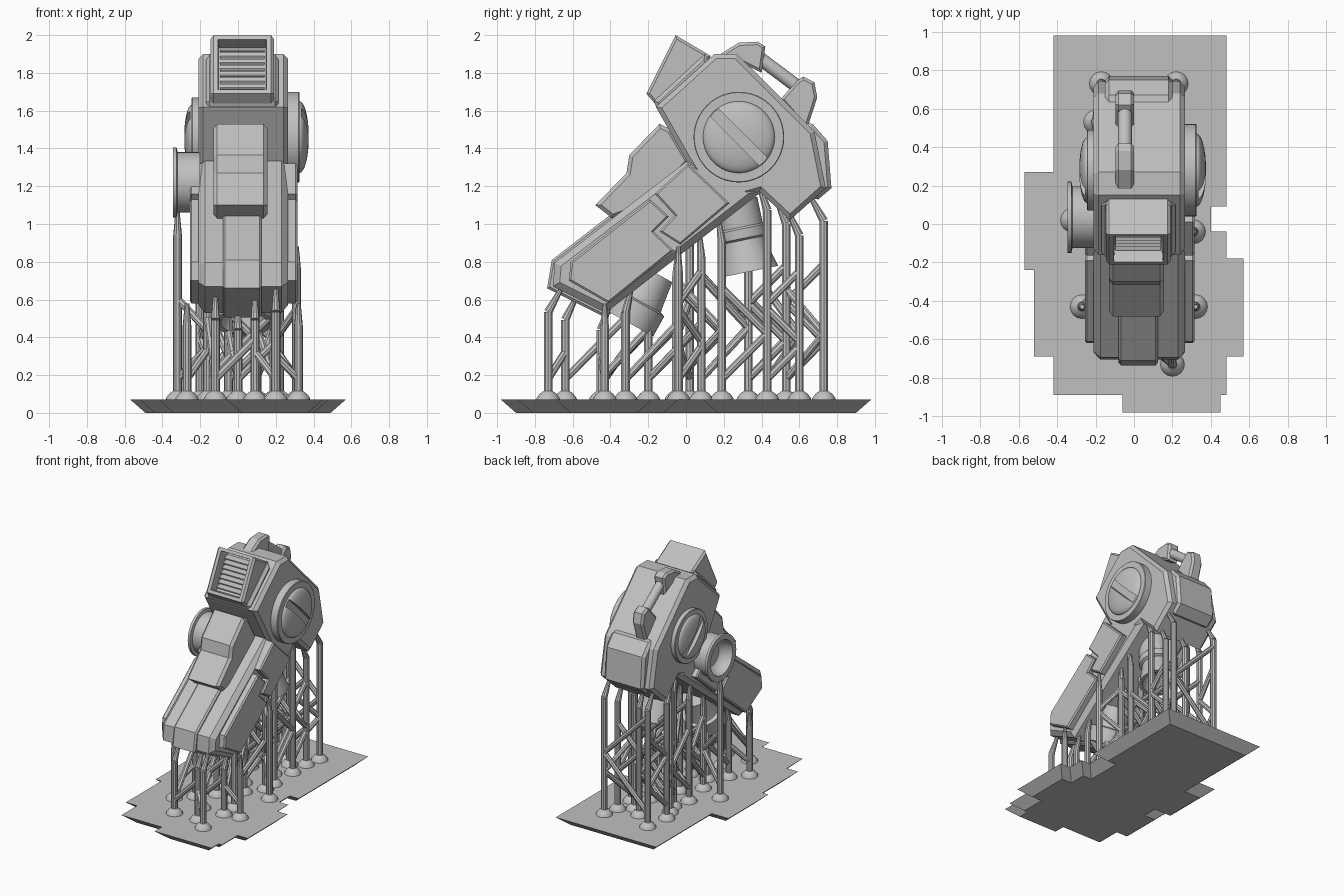
import bpy, bmesh, math
from mathutils import Vector

old_cube = bpy.data.objects.get("Cube")
if old_cube:
    bpy.data.objects.remove(old_cube, do_unlink=True)

grey = bpy.data.materials.new("plain_grey")
grey.use_nodes = True
grey.diffuse_color = (.53, .53, .53, 1)
grey.node_tree.nodes["Principled BSDF"].inputs["Base Color"].default_value = (.53, .53, .53, 1)
MIDDLE = .03  # the armour is symmetric about this x


def finish(name, mesh_builder, smooth=False):
    """Turn a bmesh into a named grey object."""
    bmesh.ops.recalc_face_normals(mesh_builder, faces=mesh_builder.faces[:])
    mesh = bpy.data.meshes.new(name)
    mesh_builder.to_mesh(mesh)
    mesh_builder.free()
    mesh.materials.append(grey)
    part = bpy.data.objects.new(name, mesh)
    bpy.context.collection.objects.link(part)
    if smooth:
        bpy.ops.object.select_all(action='DESELECT')
        part.select_set(True)
        bpy.context.view_layer.objects.active = part
        bpy.ops.object.shade_smooth_by_angle(angle=math.radians(35))
    return part


def prism_mesh(profile, left, right, chamfer=0):
    """Side profile in (y, z), extruded along x, with chamfered side outlines."""
    builder = bmesh.new()
    cap = builder.faces.new([builder.verts.new((left, y, z)) for y, z in profile])
    extruded = bmesh.ops.extrude_face_region(builder, geom=[cap], use_keep_orig=True)
    moved = [item for item in extruded["geom"] if isinstance(item, bmesh.types.BMVert)]
    bmesh.ops.translate(builder, verts=moved, vec=(right - left, 0, 0))
    bmesh.ops.recalc_face_normals(builder, faces=builder.faces[:])
    if chamfer:
        rims = [edge for edge in builder.edges
                if abs(edge.verts[0].co.x - edge.verts[1].co.x) < .001]
        bmesh.ops.bevel(builder, geom=rims, offset=chamfer, segments=1, affect='EDGES')
    bmesh.ops.recalc_face_normals(builder, faces=builder.faces[:])
    builder.normal_update()
    return builder


def prism(name, profile, left, right, chamfer=0):
    return finish(name, prism_mesh(profile, left, right, chamfer))


def lathe(name, profile, origin, direction, sides=48):
    """Closed turned part; profile is (radius, distance along direction)."""
    builder = bmesh.new()
    turn = Vector(direction).to_track_quat('Z', 'Y')
    rings = []
    for radius, height in profile:
        ring = []
        for step in range(sides):
            angle = math.tau * step / sides
            spot = Vector((radius * math.cos(angle), radius * math.sin(angle), height))
            ring.append(builder.verts.new(Vector(origin) + turn @ spot))
        rings.append(ring)
    for lower, upper in zip(rings, rings[1:]):
        for step in range(sides):
            after = (step + 1) % sides
            builder.faces.new((lower[step], lower[after], upper[after], upper[step]))
    builder.faces.new(rings[0])
    builder.faces.new(rings[-1])
    return finish(name, builder, smooth=True)


def rod(name, start, end, radius, tip_radius=None, sides=10):
    """Straight bar between two points."""
    span = Vector(end) - Vector(start)
    tip = radius if tip_radius is None else tip_radius
    return lathe(name, [(radius, 0), (tip, span.length)], start, span, sides)


# Head block, rear pack and collar
prism("head_block", [(-.16, 1.62), (.15, 1.9), (.27, 1.9), (.68, 1.49), (.74, 1.19),
                     (.55, 1.02), (.39, 1.17), (.15, 1.1), (0, 1.34)], -.21, .265, .025)
prism("rear_pack", [(.6, 1.54), (.67, 1.53), (.75, 1.44), (.77, 1.19), (.7, 1.13),
                    (.6, 1.15)], -.15, .2, .02)
prism("vent_collar", [(-.17, 1.65), (.1, 1.9), (.15, 1.8), (0, 1.5), (-.15, 1.6)],
      -.17, .215, .02)

# Tilted vent housing with a recessed mouth and slats
vent = prism_mesh([(-.055, 2), (.13, 1.89), (0, 1.56), (-.15, 1.62), (-.21, 1.69)],
                  -.145, .19, .015)
facing = Vector((0, -.89, .45))
mouth = max(vent.faces, key=lambda face: face.normal.dot(facing))
bmesh.ops.inset_individual(vent, faces=[mouth], thickness=.035)
bmesh.ops.inset_individual(vent, faces=[mouth], thickness=.008, depth=-.09)
finish("vent_housing", vent)
for slat in range(7):
    along = .18 + .64 * slat / 6
    y, z = -.055 - .155 * along + .065, 2 - .31 * along - .032
    prism("vent_slat", [(y - .02, z - .008), (y - .02, z), (y + .025, z + .01),
                        (y + .025, z)], -.095, .14)

# Carry handle on the head
prism("handle_front_post", [(.15, 1.88), (.28, 1.96), (.38, 1.965), (.42, 1.94), (.4, 1.8),
                            (.3, 1.85)], -.095, 0, .015)
prism("handle_rear_post", [(.59, 1.76), (.62, 1.78), (.68, 1.75), (.695, 1.67), (.64, 1.5),
                           (.5, 1.66)], -.095, 0, .015)
rod("handle_grip", (-.047, .36, 1.9), (-.047, .64, 1.69), .036, sides=24)


# Slotted round covers on both sides of the head
def round_cover(name, base_x, side, ring_radius, dome_radius, thick, bulge):
    origin = (base_x, .28, 1.46)
    lathe(name + "_ring", [(ring_radius, -.05), (ring_radius, thick - .004),
                           (ring_radius - .004, thick), (.01, thick)], origin, (side, 0, 0))
    curve = [(dome_radius, thick - .02), (dome_radius, thick)]
    for step in range(1, 9):
        angle = math.pi / 2 * step / 8.2
        curve.append((dome_radius * math.cos(angle), thick + bulge * math.sin(angle)))
    dome = lathe(name + "_dome", curve, origin, (side, 0, 0))
    # diagonal slot
    slot = bmesh.new()
    bmesh.ops.create_cube(slot, size=1)
    cutter = finish("slot_cutter", slot)
    cutter.scale = (.2, 1, .06)
    cutter.rotation_euler.x = math.radians(-45)
    cutter.location = (base_x + side * (thick + .01 + .1), .28, 1.46)
    cutter.hide_render = True
    bpy.context.view_layer.objects.active = dome
    cut = dome.modifiers.new("slot", 'BOOLEAN')
    cut.operation, cut.object, cut.solver = 'DIFFERENCE', cutter, 'EXACT'
    bpy.ops.object.modifier_apply(modifier=cut.name)
    bpy.data.objects.remove(cutter, do_unlink=True)


round_cover("left_cover", .265, 1, .24, .19, .06, .05)
round_cover("right_cover", -.21, -1, .21, .17, .035, .04)

# Hollow side port with a rounded bowl
lathe("side_port", [(.16, 0), (.16, .12), (.185, .125), (.185, .145), (.14, .145),
                    (.13, .1), (.1, .06), (.06, .04), (.01, .03)],
      (-.2, .035, 1.22), (-1, 0, 0))

# Long forearm: core, inset side plates, shroud and centre strip
prism("arm_core", [(-.705, .67), (-.695, .795), (.02, 1.345), (.4, 1.17), (-.425, .53)],
      -.21, .265, .035)
lower_plate = [(-.62, .7), (-.61, .8), (-.19, 1.13), (-.09, 1.04), (-.17, .96), (-.065, .86),
               (-.41, .58)]
upper_plate = [(-.165, 1.16), (.01, 1.32), (.23, 1.11), (-.03, .89), (-.14, .96),
               (-.06, 1.045)]
for side in (-1, 1):
    for label, outline in (("lower", lower_plate), ("upper", upper_plate)):
        inner, outer = MIDDLE + side * .16, MIDDLE + side * .285
        prism(label + "_side_plate", outline, min(inner, outer), max(inner, outer), .01)
prism("arm_shroud", [(-.48, 1.1), (-.315, 1.27), (-.3, 1.365), (-.14, 1.53), (-.08, 1.5),
                     (.02, 1.33), (-.2, 1.1), (-.39, 1.03)], -.13, .155, .02)
prism("centre_strip", [(-.735, .66), (-.71, .81), (-.36, 1.08), (-.3, 1), (-.2, .7),
                       (-.425, .505)], -.08, .125, .012)

# Nozzles below the arm
lathe("front_nozzle", [(.1, 0), (.12, .15), (.125, .17), (.15, .18), (.15, .3), (.12, .3),
                       (.08, .2), (.01, .2)], (MIDDLE, -.16, .74), (0, -.48, -.87))
lathe("rear_nozzle", [(.12, 0), (.12, .14), (.13, .15), (.13, .2), (.11, .21), (.155, .38),
                      (.13, .38), (.08, .25), (.01, .25)], (MIDDLE, .26, 1.12), (0, .2, -.98))

# Flared raft made of overlapping tapered slabs
for x0, x1, y0, y1 in [(-.42, .4, -.89, .98), (.1, .48, .09, .98), (.1, .48, -.89, -.04),
                       (.1, .57, -.69, -.18), (-.06, .45, -.98, -.5),
                       (-.52, -.1, -.69, -.2), (-.57, -.1, -.24, .27)]:
    raft = bmesh.new()
    bmesh.ops.create_cube(raft, size=1)
    for vert in raft.verts:
        taper = .08 if vert.co.z < 0 else 0
        vert.co = (x1 - taper if vert.co.x > 0 else x0 + taper,
                   y1 - taper if vert.co.y > 0 else y0 + taper, 0 if vert.co.z < 0 else .07)
    finish("raft_slab", raft)


def underside(y):
    """Height of the lowest surface above the raft."""
    if y < -.43:
        return .52 - .5 * (y + .43)
    if y < .4:
        return .52 + .8 * (y + .43)
    return max(1.18 - (y - .4), 1.02 + .9 * (y - .55))


def post(x, y, top=None):
    """Support post with a domed foot and tapered tip; returns its elbow."""
    tip = Vector((x, y, top)) if top else Vector((x, y * .9, underside(y * .9) + .03))
    elbow = Vector((x, y, tip.z - .13))
    lathe("post_foot", [(.065, .06), (.06, .08), (.045, .1), (.025, .115)],
          (x, y, 0), (0, 0, 1), 16)
    rod("post_shaft", (x, y, .07), elbow, .024)
    rod("post_tip", elbow, tip, .024, .012)
    return elbow


def brace(first, second):
    """Diagonal bars zigzagging up between two posts."""
    gap = math.hypot(first.x - second.x, first.y - second.y)
    level = .18
    while level + gap < min(first.z, second.z) + .02 and level < .6:
        rod("brace", (first.x, first.y, level), (second.x, second.y, level + gap), .02, sides=8)
        first, second = second, first
        level += max(gap, .2)


# Supports: rows of two, braced across and to the next row but one
rows = [[post(right_x, y), post(left_x, y)] for y, right_x, left_x in [
    (-.64, -.12, .09), (-.45, 0, .19), (-.32, -.16, .19), (-.2, -.05, .1), (-.05, -.12, .09),
    (.08, 0, .19), (.19, -.16, .19), (.33, -.12, .09), (.43, -.16, .19), (.53, -.2, .09),
    (.6, 0, .19), (.73, -.17, .22)]]
for row in rows:
    brace(*row)
for row, later in zip(rows, rows[2:]):
    for behind, ahead in zip(row, later):
        brace(behind, ahead)
for x, y, top in [(-.27, -.43, .58), (.32, -.43, .58), (.31, -.04, .88), (-.32, .02, 1.06),
                  (.2, -.73, None)]:
    lone = post(x, y, top)
    brace(lone, min(sum(rows, []), key=lambda elbow: (elbow.xy - lone.xy).length))
